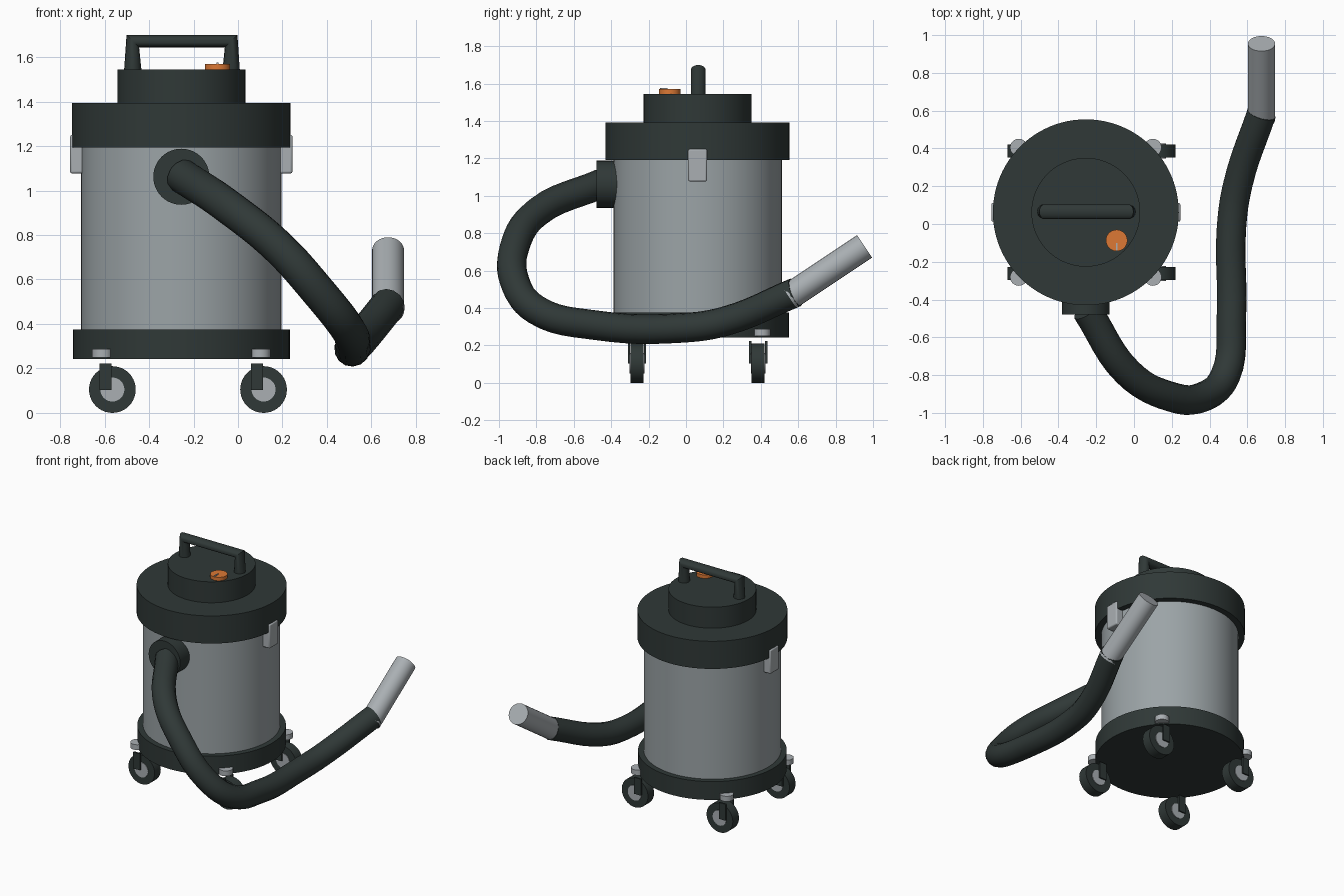
import bpy, math
from mathutils import Vector

if "Cube" in bpy.data.objects:
    bpy.data.objects.remove(bpy.data.objects["Cube"])

CX, CY = -0.255, 0.062      # axis of the drum


def mat(name, rgb):
    m = bpy.data.materials.new(name)
    m.diffuse_color = (*rgb, 1)
    m.use_nodes = True
    m.node_tree.nodes["Principled BSDF"].inputs["Base Color"].default_value = m.diffuse_color
    return m


DARK = mat("dark plastic", (0.029, 0.040, 0.038))
STEEL = mat("steel grey", (0.33, 0.37, 0.385))
LIGHT = mat("light grey", (0.40, 0.43, 0.45))
ORANGE = mat("orange", (0.72, 0.19, 0.035))


def finish(name, m):
    o = bpy.context.object
    o.name = name
    o.data.materials.clear()
    o.data.materials.append(m)
    bpy.ops.object.shade_smooth_by_angle(angle=math.radians(35))
    return o


def rod(name, a, b, r, m, n=64):
    """Closed cylinder between two points."""
    a, b = Vector(a), Vector(b)
    d = b - a
    bpy.ops.mesh.primitive_cylinder_add(
        vertices=n, radius=r, depth=d.length, location=(a + b) / 2,
        rotation=d.to_track_quat('Z', 'Y').to_euler())
    return finish(name, m)


def drum(name, z0, z1, r, m):
    return rod(name, (CX, CY, z0), (CX, CY, z1), r, m, 96)


def box(name, lo, hi, m, bevel=0):
    lo, hi = Vector(lo), Vector(hi)
    bpy.ops.mesh.primitive_cube_add(size=1, location=(lo + hi) / 2)
    o = bpy.context.object
    o.scale = hi - lo
    bpy.ops.object.transform_apply(location=False, rotation=False, scale=True)
    if bevel:
        b = o.modifiers.new("bevel", 'BEVEL')
        b.width, b.segments = bevel, 2
    return finish(name, m)


def tube(name, pts, r, m, smooth):
    """Bevelled curve through points, turned into a mesh."""
    c = bpy.data.curves.new(name, 'CURVE')
    c.dimensions = '3D'
    c.bevel_depth, c.bevel_resolution = r, 5
    c.use_fill_caps = True
    c.resolution_u = 6
    if smooth:
        s = c.splines.new('BEZIER')
        s.bezier_points.add(len(pts) - 1)
        for p, co in zip(s.bezier_points, pts):
            p.co = co
            p.handle_left_type = p.handle_right_type = 'AUTO'
    else:
        s = c.splines.new('POLY')
        s.points.add(len(pts) - 1)
        for p, co in zip(s.points, pts):
            p.co = (*co, 1)
    o = bpy.data.objects.new(name, c)
    bpy.context.collection.objects.link(o)
    bpy.ops.object.select_all(action='DESELECT')
    o.select_set(True)
    bpy.context.view_layer.objects.active = o
    bpy.ops.object.convert(target='MESH')
    return finish(name, m)


# Drum, base ring, lid and motor cover
drum("tank", 0.30, 1.25, 0.45, STEEL)
drum("base_ring", 0.242, 0.375, 0.488, DARK)
drum("lid", 1.193, 1.393, 0.492, DARK)
drum("motor_cover", 1.38, 1.545, 0.288, DARK)

# Carry handle
tube("handle", [(-0.473, CY + 0.003, 1.53), (-0.473, CY + 0.003, 1.672),
                (-0.031, CY + 0.003, 1.672), (-0.031, CY + 0.003, 1.53)],
     0.04, DARK, False)

# Power button with small pointer
rod("power_button", (-0.092, -0.087, 1.54), (-0.092, -0.087, 1.57), 0.057, ORANGE, 32)
box("button_pointer", (-0.096, -0.14, 1.565), (-0.088, -0.10, 1.576), LIGHT)

# Latches on both sides
for side, s in (("left", -1), ("right", 1)):
    xs = sorted((CX + s * 0.44, CX + s * 0.5))
    box(side + "_latch", (xs[0], CY - 0.05, 1.077), (xs[1], CY + 0.05, 1.25), LIGHT, 0.008)

# Hose inlet, hose and end pipe
rod("hose_inlet", (CX, -0.478, 1.062), (CX, -0.33, 1.062), 0.126, DARK)
tube("hose", [(-0.25, -0.455, 1.065), (-0.034, -0.785, 0.92), (0.187, -0.912, 0.74),
              (0.366, -0.915, 0.54), (0.485, -0.80, 0.39), (0.516, -0.48, 0.308),
              (0.516, -0.02, 0.294), (0.55, 0.21, 0.33), (0.675, 0.585, 0.484)],
     0.079, DARK, True)
rod("end_pipe", (0.675, 0.55, 0.46), (0.675, 0.955, 0.73), 0.072, LIGHT, 32)

# Four casters, wheels trailing a little towards +x
for fx, sx in (("left", -1), ("right", 1)):
    for fy, sy in (("front", -1), ("back", 1)):
        tag = f"{fy}_{fx}_"
        x, y = CX + sx * 0.34, CY + sy * 0.324
        mx, my = CX + sx * 0.355, CY + sy * 0.343
        rod(tag + "caster_mount", (mx, my, 0.25), (mx, my, 0.288), 0.046, LIGHT, 32)
        wx, wz = x + 0.03, 0.105
        rod(tag + "wheel", (wx, y - 0.035, wz), (wx, y + 0.035, wz), 0.105, DARK, 40)
        rod(tag + "wheel_hub", (wx, y - 0.039, wz), (wx, y + 0.039, wz), 0.054, LIGHT, 32)
        for k, s in (("a", -1), ("b", 1)):
            c = y + s * 0.043
            box(tag + "fork_" + k, (x - 0.027, c - 0.006, 0.104),
                (x + 0.027, c + 0.006, 0.223), DARK)
